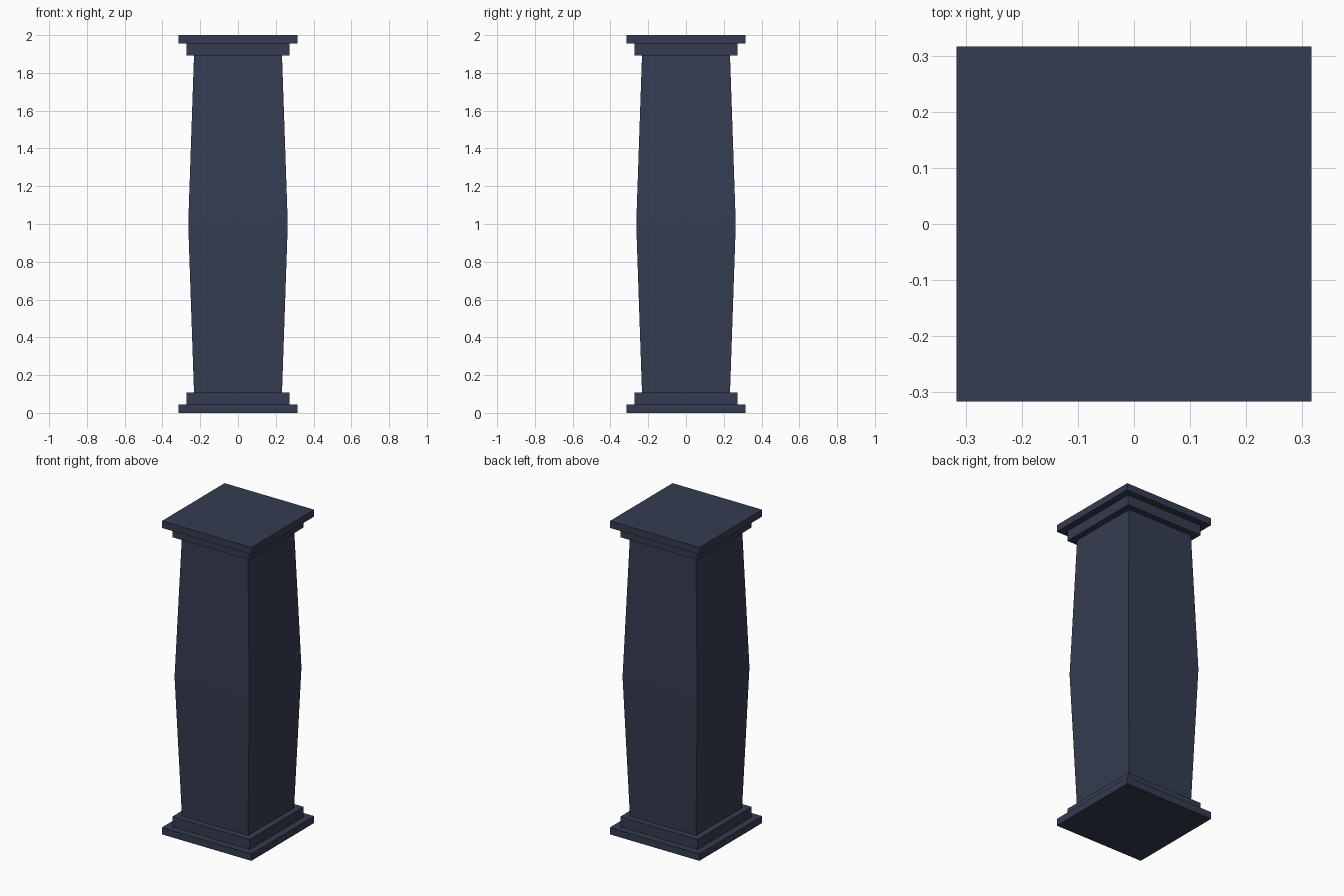
import bpy, bmesh

if "Cube" in bpy.data.objects:
    bpy.data.objects.remove(bpy.data.objects["Cube"])

slate = bpy.data.materials.new("dark_slate_blue")
slate.diffuse_color = (0.036, 0.045, 0.082, 1)
slate.use_nodes = True
slate.node_tree.nodes["Principled BSDF"].inputs["Base Color"].default_value = slate.diffuse_color


def square_stack(name, rings):
    """Closed square solid through (z, half width) rings."""
    bm = bmesh.new()
    loops = [[bm.verts.new((sx * h, sy * h, z))
              for sx, sy in ((-1, -1), (1, -1), (1, 1), (-1, 1))]
             for z, h in rings]
    for a, b in zip(loops, loops[1:]):
        for i in range(4):
            j = (i + 1) % 4
            bm.faces.new((a[i], a[j], b[j], b[i]))
    bm.faces.new(loops[0][::-1])
    bm.faces.new(loops[-1])
    me = bpy.data.meshes.new(name)
    bm.to_mesh(me)
    bm.free()
    me.materials.append(slate)
    ob = bpy.data.objects.new(name, me)
    bpy.context.collection.objects.link(ob)
    return ob


# Stepped base and matching capital
square_stack("base_slab", [(0, 0.316), (0.044, 0.316)])
square_stack("base_step", [(0.044, 0.273), (0.108, 0.273)])
square_stack("capital_step", [(1.892, 0.273), (1.956, 0.273)])
square_stack("capital_slab", [(1.956, 0.316), (2.0, 0.316)])

# Shaft, widest at a narrow flat band in the middle
square_stack("shaft", [(0.108, 0.233), (0.985, 0.263),
                       (1.015, 0.263), (1.892, 0.233)])
